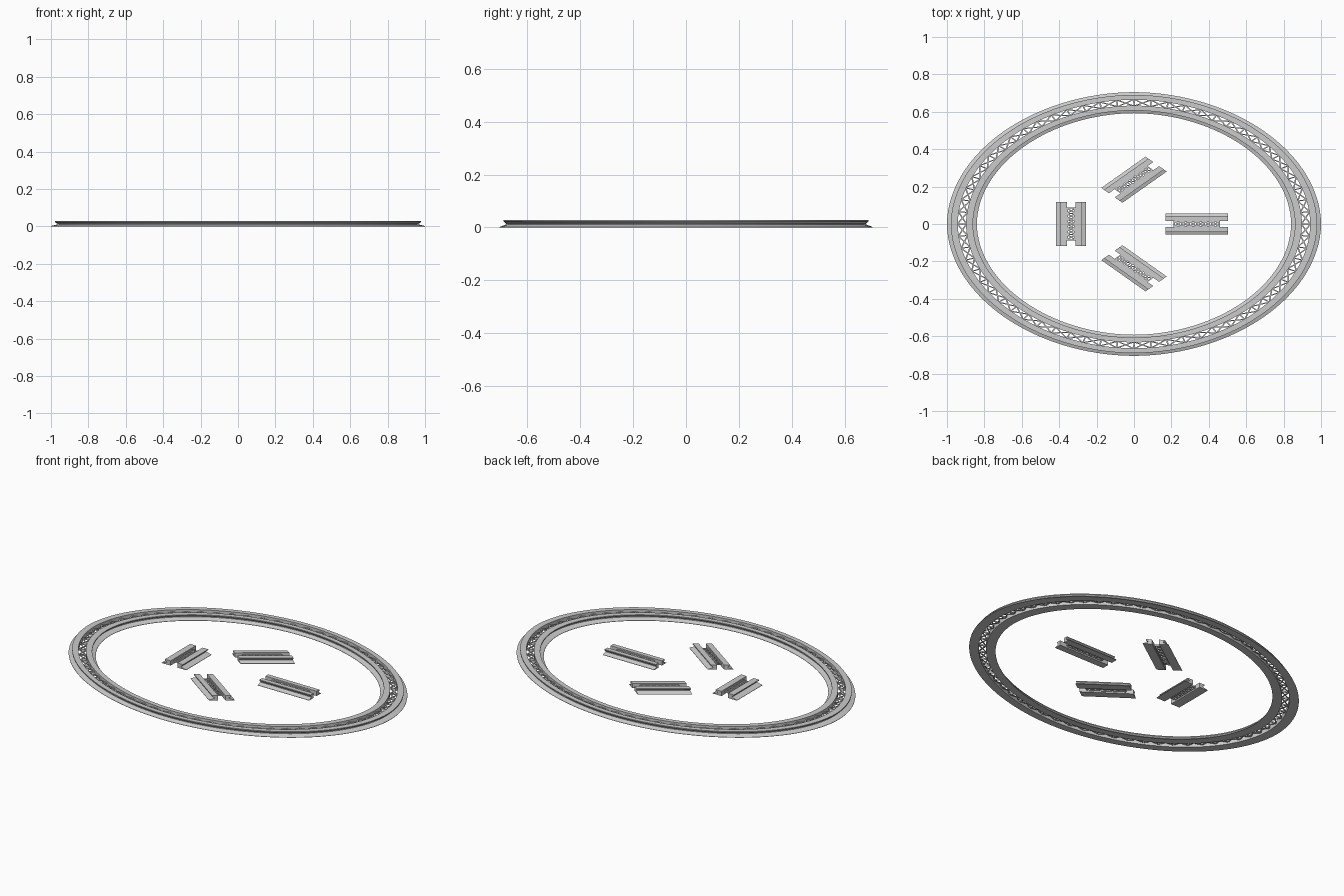
import bpy, bmesh, math
from mathutils import Vector

cube = bpy.data.objects.get("Cube")
if cube:
    bpy.data.objects.remove(cube, do_unlink=True)

steel = bpy.data.materials.new("light grey steel")
steel.use_nodes = True
GREY = (0.6, 0.6, 0.6, 1)
steel.diffuse_color = GREY
steel.node_tree.nodes["Principled BSDF"].inputs["Base Color"].default_value = GREY

SQUASH = 0.705       # depth of the oval relative to its width
MID = 0.92           # radius of the track's centre line
LOOP = 2 * math.pi * MID
# Rail section (across, up): sloped foot, narrow web, overhanging head, flat inner wall
RAIL = [(0.022, 0), (0.08, 0), (0.08, 0.002), (0.046, 0.011), (0.046, 0.015),
        (0.059, 0.023), (0.059, 0.028), (0.022, 0.028)]


def oval(s, u, z):
    """Wrap track space (along, across, up) round the oval loop."""
    a = s / MID
    c, d = math.cos(a), math.sin(a)
    n = 1.94
    r = (MID + u) / (abs(c) ** n + abs(d) ** n) ** (1 / n)
    return Vector((r * c, r * d * SQUASH, z))


def straight(cx, cy, angle):
    """Place track space as a straight length turned about its middle."""
    c, d = math.cos(angle), math.sin(angle)
    return lambda s, u, z: Vector((cx + s * c - u * d,
                                   (cy + s * d + u * c) * SQUASH, z))


def sweep_rail(bm, place, side, start, length, steps, closed):
    count = steps if closed else steps + 1
    rings = [[bm.verts.new(place(start + length * i / steps, side * u, z))
              for u, z in RAIL] for i in range(count)]
    m = len(RAIL)
    for i in range(steps):
        a, b = rings[i], rings[(i + 1) % count]
        for j in range(m):
            k = (j + 1) % m
            bm.faces.new((a[j], b[j], b[k], a[k]))
    if not closed:
        bm.faces.new(rings[0])
        bm.faces.new(rings[-1])


def bar(bm, place, p, q, width, low, high):
    """Flat bar between two track-space points."""
    p, q = Vector(p), Vector(q)
    along = (q - p).normalized()
    side = Vector((-along.y, along.x)) * width / 2
    corners = [p - side, q - side, q + side, p + side]
    bottom = [bm.verts.new(place(c.x, c.y, low)) for c in corners]
    top = [bm.verts.new(place(c.x, c.y, high)) for c in corners]
    bm.faces.new(bottom)
    bm.faces.new(top)
    for i in range(4):
        j = (i + 1) % 4
        bm.faces.new((bottom[i], bottom[j], top[j], top[i]))


def lattice(bm, place, start, length, cells, half, width, closed):
    step = length / cells
    for i in range(cells):
        a, b = start + i * step, start + (i + 1) * step
        bar(bm, place, (a, -half), (b, half), width, 0.011, 0.014)
        bar(bm, place, (a, half), (b, -half), width, 0.014, 0.017)
        bar(bm, place, (a, -half), (a, half), width, 0.010, 0.018)
    if not closed:
        end = start + length
        bar(bm, place, (end, -half), (end, half), width, 0.010, 0.018)


def finish(name, bm):
    bmesh.ops.recalc_face_normals(bm, faces=bm.faces)
    mesh = bpy.data.meshes.new(name)
    bm.to_mesh(mesh)
    bm.free()
    mesh.materials.append(steel)
    obj = bpy.data.objects.new(name, mesh)
    bpy.context.collection.objects.link(obj)
    bpy.ops.object.select_all(action='DESELECT')
    obj.select_set(True)
    bpy.context.view_layer.objects.active = obj
    bpy.ops.object.shade_smooth_by_angle(angle=math.radians(20))


# Oval track: two rails joined by crossed bracing
for name, side in (("outer_rail", 1), ("inner_rail", -1)):
    bm = bmesh.new()
    sweep_rail(bm, oval, side, 0, LOOP, 128, True)
    finish(name, bm)
bm = bmesh.new()
lattice(bm, oval, 0, LOOP, 64, 0.025, 0.008, True)
finish("oval_bracing", bm)

# Four loose straight lengths laid inside the oval
RADIUS = 0.336
LENGTH, BRACED = 0.335, 0.24
pieces = {"right_piece": (RADIUS, 0, 0), "left_piece": (-RADIUS, 0, 90),
          "back_piece": (0, RADIUS, 45), "front_piece": (0, -RADIUS, -45)}
for name, (x, y, turn) in pieces.items():
    place = straight(x, y, math.radians(turn))
    bm = bmesh.new()
    for side in (1, -1):
        sweep_rail(bm, place, side, -LENGTH / 2, LENGTH, 1, False)
        bar(bm, place, (-BRACED / 2, side * 0.02), (BRACED / 2, side * 0.02),
            0.008, 0.008, 0.02)
    lattice(bm, place, -BRACED / 2, BRACED, 6, 0.023, 0.008, False)
    finish(name, bm)
